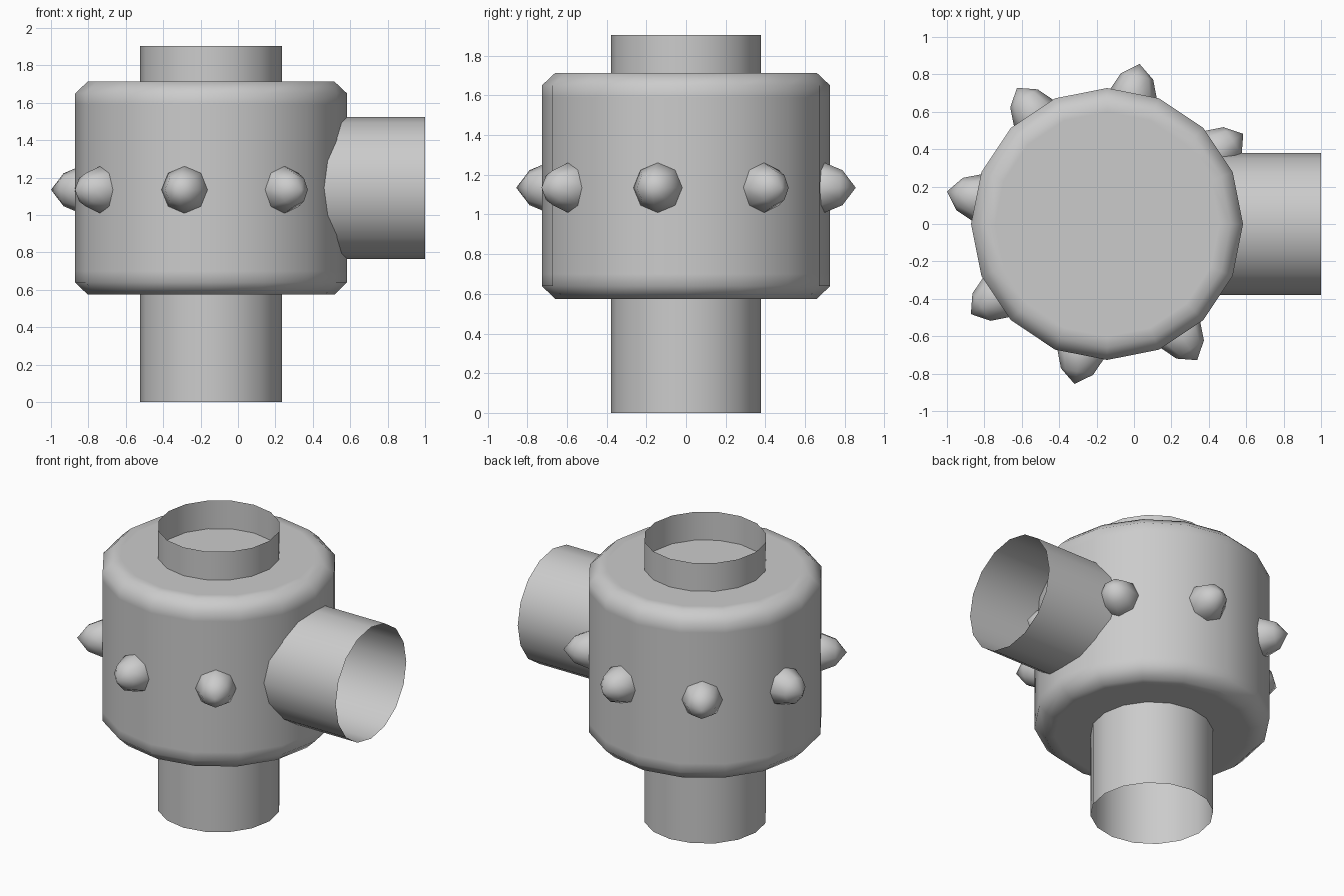
import bpy
import math
from mathutils import Matrix, Vector

if "Cube" in bpy.data.objects:
    bpy.data.objects.remove(bpy.data.objects["Cube"], do_unlink=True)

grey = bpy.data.materials.new("plain grey")
grey.use_nodes = True
grey.diffuse_color = (0.6, 0.6, 0.6, 1)
grey.node_tree.nodes["Principled BSDF"].inputs["Base Color"].default_value = (0.6, 0.6, 0.6, 1)

AXIS_X = -0.144
MID_Z = 1.14


def lathe(name, profile, sides, matrix, cap_start=False, cap_end=False):
    """Turn (radius, height) rings about local z; a zero radius makes a tip."""
    verts, faces, rings = [], [], []
    for r, h in profile:
        count = sides if r > 0 else 1
        rings.append([len(verts) + i for i in range(count)])
        for i in range(count):
            a = math.tau * i / sides
            verts.append(matrix @ Vector((r * math.cos(a), r * math.sin(a), h)))
    for low, high in zip(rings, rings[1:]):
        for i in range(sides):
            j = (i + 1) % sides
            if len(high) == 1:
                faces.append((low[i], low[j], high[0]))
            else:
                faces.append((low[i], low[j], high[j], high[i]))
    if cap_start:
        faces.append(rings[0][::-1])
    if cap_end:
        faces.append(rings[-1])
    mesh = bpy.data.meshes.new(name)
    mesh.from_pydata(verts, [], faces)
    mesh.materials.append(grey)
    mesh.shade_smooth()
    obj = bpy.data.objects.new(name, mesh)
    bpy.context.collection.objects.link(obj)
    return obj


centre = Matrix.Translation((AXIS_X, 0, 0))

# Drum with chamfered rims and narrow support loops
lathe("drum_body", [(0.60, 0.575), (0.66, 0.575), (0.727, 0.64), (0.727, 0.70),
                    (0.727, 1.59), (0.727, 1.65), (0.66, 1.713), (0.60, 1.713)],
      16, centre, True, True)

# Open thin-walled pipes
lathe("vertical_pipe", [(0.379, 0), (0.379, 1.905)], 16, centre)
sideways = Matrix.Translation((AXIS_X, 0, 1.145)) @ Matrix.Rotation(math.pi / 2, 4, "Y")
lathe("side_pipe", [(0.379, 0.4), (0.379, 1 - AXIS_X)], 16, sideways)

# Ring of pointed studs around the drum
for k in range(8):
    turn = Matrix.Rotation(math.radians(78.5 + 45 * k), 4, "Z")
    place = (Matrix.Translation((AXIS_X, 0, MID_Z - 0.005)) @ turn
             @ Matrix.Rotation(math.pi / 2, 4, "Y"))
    lathe(f"stud_{k + 1}", [(0.10, 0.62), (0.131, 0.70), (0.088, 0.805), (0, 0.873)],
          8, place, True)
